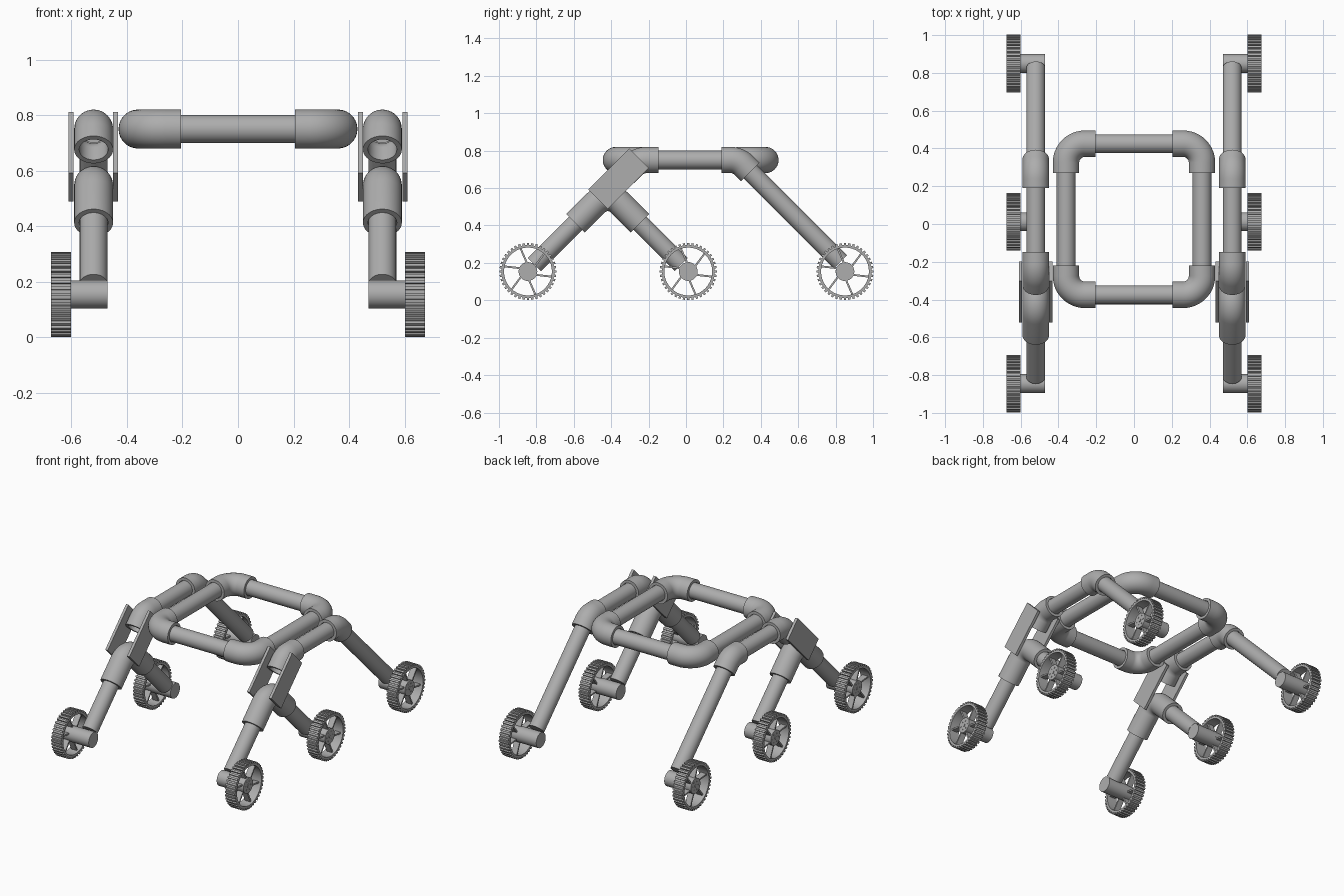
import bpy, bmesh, math
from mathutils import Vector, Matrix

cube = bpy.data.objects.get("Cube")
if cube:
    bpy.data.objects.remove(cube, do_unlink=True)

GREY = (0.42, 0.42, 0.42, 1)
mat = bpy.data.materials.new("pipe grey")
mat.use_nodes = True
mat.diffuse_color = GREY
mat.node_tree.nodes["Principled BSDF"].inputs["Base Color"].default_value = GREY

PIPE, SLEEVE, SEG = 0.05, 0.07, 40
X = Vector((1, 0, 0))
Y = Vector((0, 1, 0))
Z = Vector((0, 0, 1))


def finish(bm, name):
    bmesh.ops.recalc_face_normals(bm, faces=bm.faces[:])
    me = bpy.data.meshes.new(name)
    bm.to_mesh(me)
    bm.free()
    me.shade_smooth()
    me.set_sharp_from_angle(angle=math.radians(30))
    me.materials.append(mat)
    ob = bpy.data.objects.new(name, me)
    bpy.context.collection.objects.link(ob)
    return ob


def ring(bm, centre, tangent, normal, r):
    side = tangent.cross(normal)
    angles = [math.tau * i / SEG for i in range(SEG)]
    return [bm.verts.new(centre + (normal * math.cos(a) + side * math.sin(a)) * r)
            for a in angles]


def bridge(bm, a, b):
    for i in range(len(a)):
        j = (i + 1) % len(a)
        bm.faces.new((a[i], a[j], b[j], b[i]))


def pipe(name, a, b, r=PIPE):
    bm = bmesh.new()
    a, b = Vector(a), Vector(b)
    t = (b - a).normalized()
    n = t.orthogonal().normalized()
    ends = [ring(bm, p, t, n, r) for p in (a, b)]
    bridge(bm, *ends)
    for e in ends:
        bm.faces.new(e)
    return finish(bm, name)


def elbow(name, corner, d1, d2, arm, bend):
    """Hollow pipe fitting: two straight sleeves joined by a round bend."""
    bm = bmesh.new()
    corner = Vector(corner)
    d1, d2 = d1.normalized(), d2.normalized()
    turn = math.pi - d1.angle(d2)
    start = corner + d1 * bend * math.tan(turn / 2)
    centre = corner + (d1 + d2).normalized() * bend / math.cos(turn / 2)
    u = (centre - start).normalized()
    n = d1.cross(d2).normalized()
    path = [(corner + d1 * arm, -d1)]
    for i in range(13):
        a = turn * i / 12
        path.append((centre - u * bend * math.cos(a) - d1 * bend * math.sin(a),
                     u * math.sin(a) - d1 * math.cos(a)))
    path.append((corner + d2 * arm, d2))
    outer = [ring(bm, p, t, n, SLEEVE) for p, t in path]
    inner = [ring(bm, p, t, n, PIPE + 0.002) for p, t in path]
    for rings in (outer, inner):
        for a, b in zip(rings, rings[1:]):
            bridge(bm, a, b)
    bridge(bm, outer[0], inner[0])
    bridge(bm, outer[-1], inner[-1])
    return finish(bm, name)


def box(bm, matrix, size):
    bmesh.ops.create_cube(bm, size=1, matrix=matrix @ Matrix.Diagonal((*size, 1)))


def wheel(name, s, y, z):
    bm = bmesh.new()
    mid, half = s * 0.638, 0.036
    place = Matrix.Translation((mid, y, z))
    # rim: square-section hoop
    loops = [ring(bm, Vector((mid + dx, y, z)), X, Y, r)
             for dx, r in ((-half, 0.142), (half, 0.142), (half, 0.128), (-half, 0.128))]
    for i in range(4):
        bridge(bm, loops[i], loops[(i + 1) % 4])
    # tread cleats
    cleats = 40
    for i in range(cleats):
        turn = Matrix.Rotation(math.tau * i / cleats, 4, 'X')
        box(bm, place @ turn @ Matrix.Translation((0, 0, 0.146)), (half * 2, 0.012, 0.013))
    # spokes, leaning slightly off the radius
    for i in range(6):
        turn = Matrix.Rotation(math.tau * (i + 0.25) / 6, 4, 'X')
        lean = Matrix.Rotation(0.15, 4, 'X')
        box(bm, place @ turn @ Matrix.Translation((0, 0, 0.088)) @ lean, (0.04, 0.01, 0.09))
    # hub with a centre pin and bolts
    across = Matrix.Rotation(math.pi / 2, 4, 'Y')

    def disc(r, depth, dy=0, dz=0, n=32):
        bmesh.ops.create_cone(bm, cap_ends=True, segments=n, radius1=r, radius2=r, depth=depth,
                              matrix=place @ Matrix.Translation((0, dy, dz)) @ across)
    disc(0.05, 0.056)
    disc(0.01, 0.064, n=12)
    for i in range(6):
        a = math.tau * i / 6
        disc(0.005, 0.06, 0.03 * math.cos(a), 0.03 * math.sin(a), 8)
    finish(bm, name)


# chassis frame: four pipes and four corner elbows
FX, FRONT, BACK, TOP = 0.36, -0.375, 0.425, 0.75
for label, y, inward in (("front", FRONT, Y), ("back", BACK, -Y)):
    pipe(f"{label}_frame_pipe", (-FX + 0.12, y, TOP), (FX - 0.12, y, TOP))
    for side, s in (("left", 1), ("right", -1)):
        elbow(f"{label}_{side}_frame_elbow", (s * FX, y, TOP), -X * s, inward, 0.155, 0.1)

AXLE_Z, LEG_X = 0.154, 0.52
for side, s in (("left", 1), ("right", -1)):
    x = s * LEG_X
    pipe(f"{side}_frame_pipe", (s * FX, FRONT + 0.12, TOP), (s * FX, BACK - 0.12, TOP))

    # upper rocker arm with its two 45 degree elbows
    pipe(f"{side}_rocker_pipe", (x, -0.18, TOP), (x, 0.22, TOP))
    elbow(f"{side}_front_rocker_elbow", (x, -0.252, TOP), Y, -Y - Z, 0.105, 0.1)
    elbow(f"{side}_back_rocker_elbow", (x, 0.28, TOP), -Y, Y - Z, 0.09, 0.1)
    pipe(f"{side}_back_leg", (x, 0.32, 0.71), (x, 0.825, 0.205))

    # lower bogie: right-angle elbow with front and middle legs
    knee = Vector((x, -0.418, 0.584))
    elbow(f"{side}_bogie_elbow", knee, -Y - Z, Y - Z, 0.243, 0.09)
    for label, d in (("front", -1), ("middle", 1)):
        along = Vector((0, d, -1)).normalized()
        pipe(f"{side}_{label}_leg", knee + along * 0.15, knee + along * 0.555)

    # pair of pivot plates clamping the rocker to the bogie
    for label, px in (("outer", 0.601), ("inner", 0.441)):
        bm = bmesh.new()
        tilt = Matrix.Rotation(math.radians(45), 4, 'X')
        box(bm, Matrix.Translation((s * px, -0.36, 0.65)) @ tilt, (0.018, 0.31, 0.147))
        finish(bm, f"{side}_{label}_pivot_plate")

    # axles and wheels
    for label, y in (("front", -0.845), ("middle", 0.012), ("back", 0.85)):
        pipe(f"{side}_{label}_axle", (s * 0.47, y, AXLE_Z), (s * 0.615, y, AXLE_Z))
        wheel(f"{side}_{label}_wheel", s, y, AXLE_Z)
